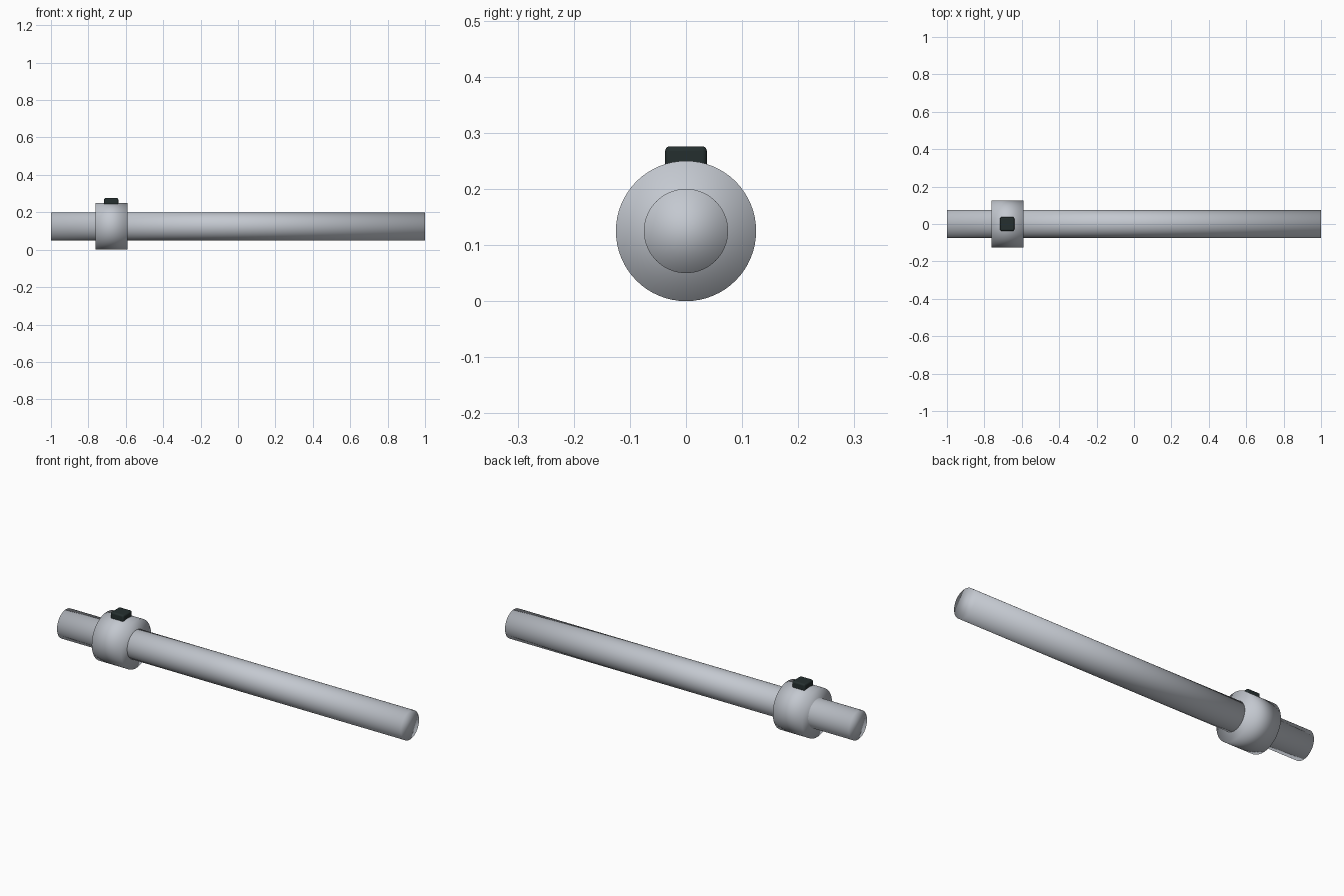
import bpy, math

if "Cube" in bpy.data.objects:
    bpy.data.objects.remove(bpy.data.objects["Cube"])

AXIS_Z = 0.125


def material(name, rgb):
    m = bpy.data.materials.new(name)
    m.diffuse_color = (*rgb, 1)
    m.use_nodes = True
    m.node_tree.nodes["Principled BSDF"].inputs["Base Color"].default_value = m.diffuse_color
    return m


metal = material("light grey metal", (0.55, 0.58, 0.63))
dark = material("dark green black", (0.018, 0.028, 0.028))


def rod(name, x0, x1, radius):
    """Cylinder lying along x, smooth shaded all over."""
    bpy.ops.mesh.primitive_cylinder_add(
        vertices=64, radius=radius, depth=x1 - x0,
        location=((x0 + x1) / 2, 0, AXIS_Z), rotation=(0, math.pi / 2, 0))
    ob = bpy.context.object
    ob.name = name
    ob.data.materials.append(metal)
    bpy.ops.object.shade_smooth()
    return ob


# Long shaft and the wider ring around it
rod("shaft", -1.0, 1.0, 0.075)
rod("collar", -0.763, -0.592, 0.125)

# Small rounded button on top of the collar
bpy.ops.mesh.primitive_cube_add(size=1, location=(-0.678, 0, 0.252))
button = bpy.context.object
button.name = "button"
button.scale = (0.076, 0.074, 0.048)
bpy.ops.object.transform_apply(location=False, rotation=False, scale=True)
button.data.materials.append(dark)
bevel = button.modifiers.new("rounded edges", 'BEVEL')
bevel.width = 0.008
bevel.segments = 3
bpy.ops.object.shade_smooth_by_angle(angle=math.radians(35))
